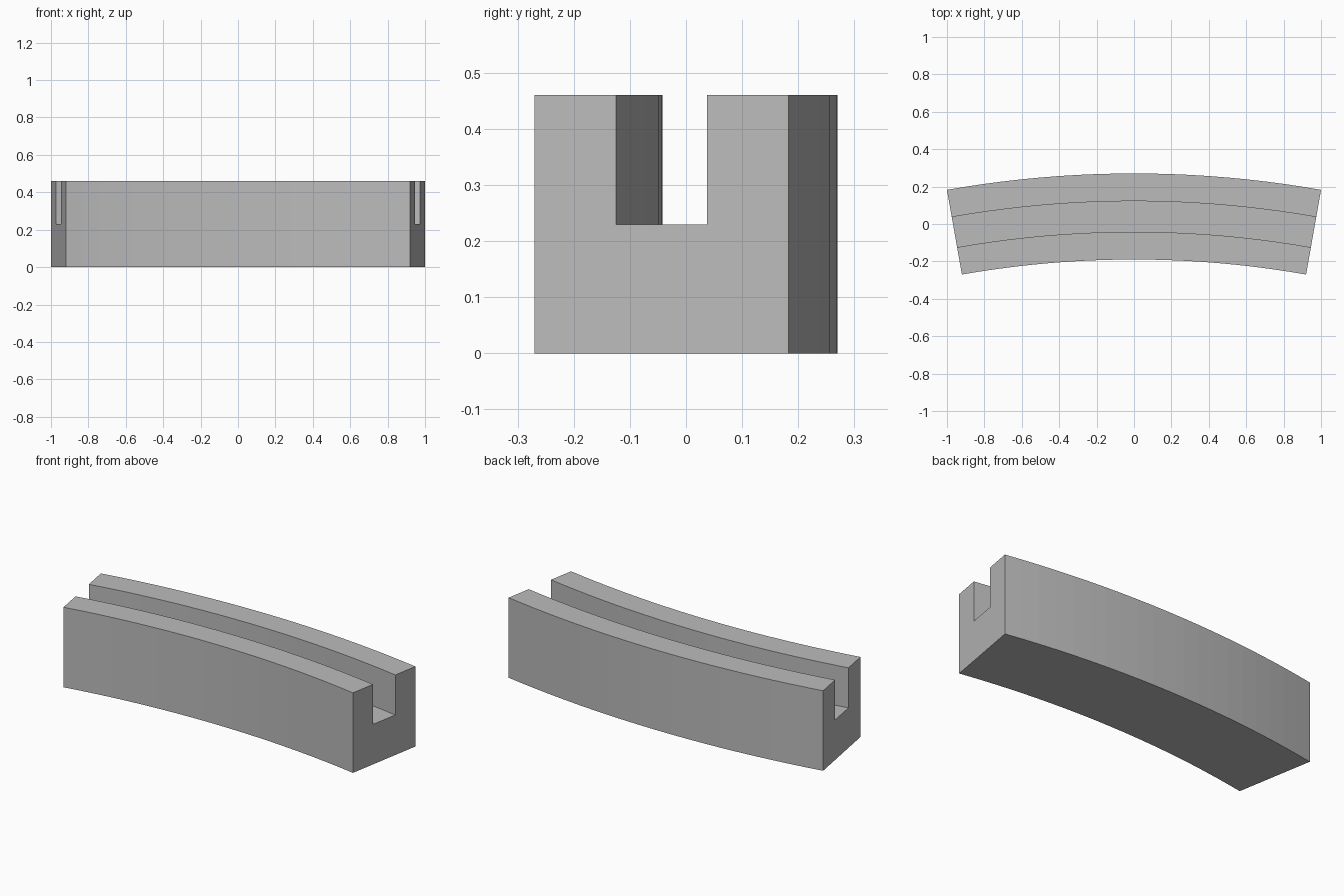
import bpy, bmesh
from math import radians, sin, cos

cube = bpy.data.objects.get("Cube")
if cube:
    bpy.data.objects.remove(cube, do_unlink=True)

# Main dimensions of the curved channel block
HALF_ANGLE = radians(10)
OUTER = 1 / sin(HALF_ANGLE)
SIZE = 0.46
INNER = OUTER - SIZE
WALL = 0.148
FLOOR = SIZE / 2
SEGMENTS = 20
CENTRE_Y = -(OUTER + INNER * cos(HALF_ANGLE)) / 2

# U-shaped cross-section as (radius, height)
profile = [
    (INNER, 0), (OUTER, 0), (OUTER, SIZE), (OUTER - WALL, SIZE),
    (OUTER - WALL, FLOOR), (INNER + WALL, FLOOR), (INNER + WALL, SIZE), (INNER, SIZE),
]

# Sweep the section along the arc
bm = bmesh.new()
rings = []
for i in range(SEGMENTS + 1):
    a = HALF_ANGLE * (2 * i / SEGMENTS - 1)
    rings.append([bm.verts.new((r * sin(a), CENTRE_Y + r * cos(a), z)) for r, z in profile])
for a, b in zip(rings, rings[1:]):
    for k in range(len(profile)):
        n = (k + 1) % len(profile)
        bm.faces.new((a[k], a[n], b[n], b[k]))

# Close both ends
bm.faces.new(rings[0])
bm.faces.new(rings[-1])
bmesh.ops.recalc_face_normals(bm, faces=bm.faces[:])

mesh = bpy.data.meshes.new("curved_channel_block")
bm.to_mesh(mesh)
bm.free()
block = bpy.data.objects.new("curved_channel_block", mesh)
bpy.context.collection.objects.link(block)

# Plain grey material
grey = bpy.data.materials.new("grey")
grey.use_nodes = True
colour = (0.5, 0.5, 0.5, 1)
grey.diffuse_color = colour
grey.node_tree.nodes["Principled BSDF"].inputs["Base Color"].default_value = colour
mesh.materials.append(grey)
